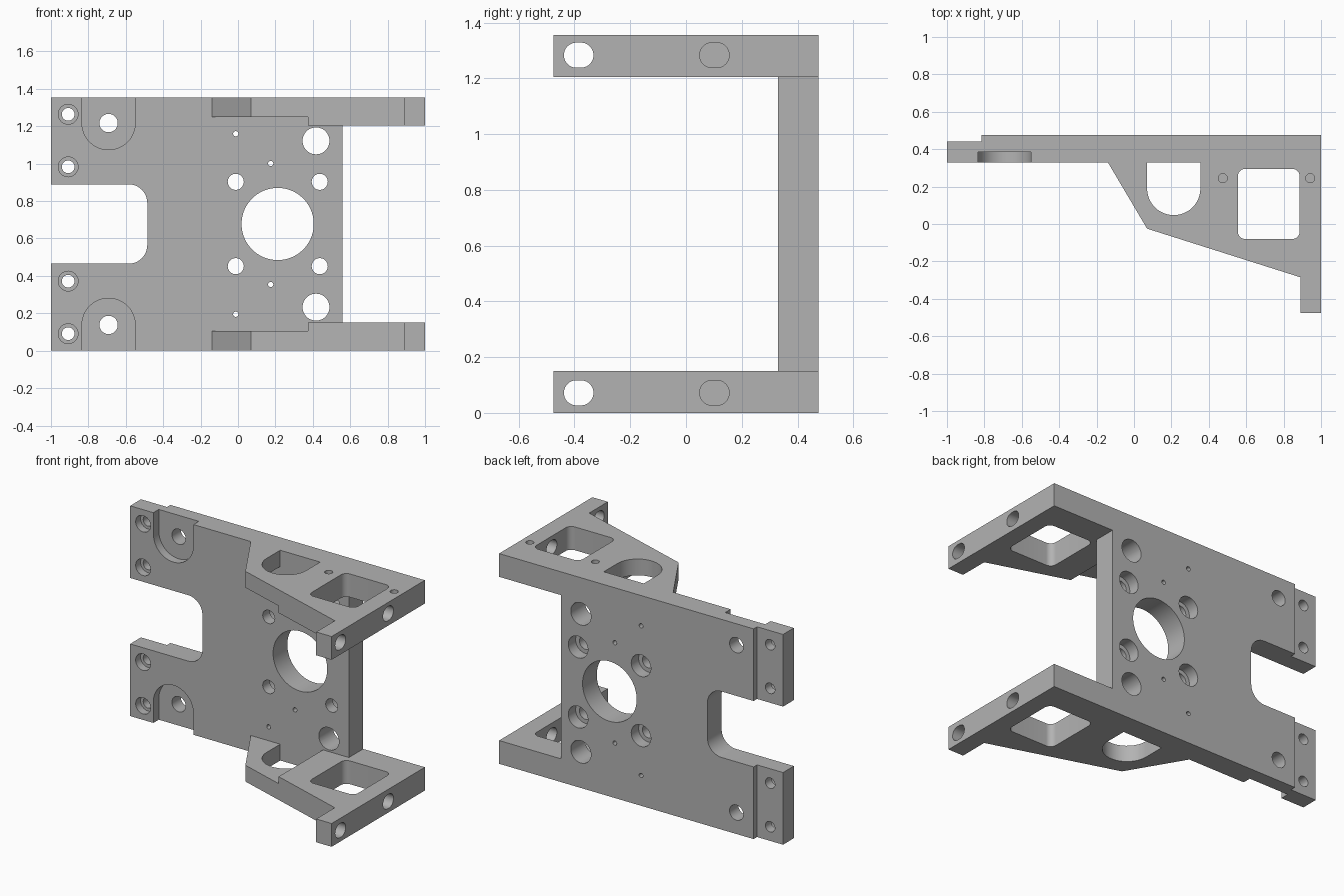
import bpy, bmesh
from math import cos, sin, pi, radians
from mathutils import Vector

cube = bpy.data.objects.get("Cube")
if cube:
    bpy.data.objects.remove(cube, do_unlink=True)

H = 1.355        # overall height
MID = H / 2      # mirror plane between the two arms
FRONT, BACK = 0.33, 0.475   # plate faces

grey = bpy.data.materials.new("grey_metal")
grey.use_nodes = True
grey.diffuse_color = (0.45, 0.45, 0.45, 1)
grey.node_tree.nodes["Principled BSDF"].inputs["Base Color"].default_value = (0.45, 0.45, 0.45, 1)


def prism(name, outline, axis, lo, hi):
    """Extrude a 2D outline along an axis; outline holds the other two coordinates in order."""
    def place(a, b, t):
        c = [a, b]
        c.insert("xyz".index(axis), t)
        return Vector(c)
    bm = bmesh.new()
    face = bm.faces.new([bm.verts.new(place(a, b, lo)) for a, b in outline])
    ext = bmesh.ops.extrude_face_region(bm, geom=[face])
    verts = [v for v in ext["geom"] if isinstance(v, bmesh.types.BMVert)]
    bmesh.ops.translate(bm, verts=verts, vec=place(0, 0, hi - lo))
    bmesh.ops.recalc_face_normals(bm, faces=bm.faces)
    mesh = bpy.data.meshes.new(name)
    bm.to_mesh(mesh)
    bm.free()
    mesh.materials.append(grey)
    obj = bpy.data.objects.new(name, mesh)
    bpy.context.collection.objects.link(obj)
    return obj


def rounded(x0, x1, y0, y1, r=0.0, n=10):
    """Rectangle outline with optional rounded corners."""
    if r == 0:
        return [(x0, y0), (x1, y0), (x1, y1), (x0, y1)]
    pts = []
    corners = [(x1 - r, y1 - r), (x0 + r, y1 - r), (x0 + r, y0 + r), (x1 - r, y0 + r)]
    for q, (cx, cy) in enumerate(corners):
        for i in range(n + 1):
            a = (q + i / n) * pi / 2
            pts.append((cx + r * cos(a), cy + r * sin(a)))
    return pts


def circle(cx, cy, r, n=48):
    return [(cx + r * cos(2 * pi * i / n), cy + r * sin(2 * pi * i / n)) for i in range(n)]


def arch(cx, cy, r, top, n=24):
    """U shape: half circle below, open straight up to top."""
    half = [(cx + r * cos(pi + pi * i / n), cy + r * sin(pi + pi * i / n)) for i in range(n + 1)]
    return half + [(cx + r, top), (cx - r, top)]


def cut(outline, axis, lo, hi):
    cutter = prism("cutter", outline, axis, lo, hi)
    cutter.hide_render = True
    mod = body.modifiers.new("cut", "BOOLEAN")
    mod.operation, mod.solver, mod.object = "DIFFERENCE", "EXACT", cutter
    bpy.context.view_layer.objects.active = body
    bpy.ops.object.modifier_apply(modifier=mod.name)
    bpy.data.objects.remove(cutter, do_unlink=True)


def cut_pair(outline, axis, lo, hi):
    """Cut on the upper half and again mirrored on the lower half."""
    cut(outline, axis, lo, hi)
    if axis == "z":
        cut(outline, axis, H - hi, H - lo)
    else:
        cut([(a, H - b) for a, b in outline], axis, lo, hi)


# Bracket body: plan outline with the stepped left end and tapering arm
plan = [(-1, FRONT), (-0.14, FRONT), (0.07, -0.025), (0.89, -0.285), (0.89, -BACK),
        (1, -BACK), (1, BACK), (-0.815, BACK), (-0.815, 0.44), (-1, 0.44)]
body = prism("bracket_body", plan, "z", 0, H)

# Space between the arms: thin arms near the plate, thicker outward
cut(rounded(-0.14, 0.375, -1, FRONT), "z", 0.105, H - 0.105)
cut(rounded(0.3, 1.2, -1, FRONT), "z", 0.15, H - 0.15)
cut(rounded(0.56, 1.2, -1, 1), "z", 0.15, H - 0.15)

# Slot in the left end
cut(rounded(-1.4, -0.485, MID - 0.2125, MID + 0.2125, 0.1), "y", 0, 1)

# Arm windows and blind top holes
cut_pair(arch(0.2125, 0.19, 0.1425, FRONT), "z", H - 0.2, H + 0.1)
cut_pair(rounded(0.555, 0.886, -0.08, 0.295, 0.04), "z", H - 0.2, H + 0.1)
for x in (0.475, 0.942):
    cut(circle(x, 0.245, 0.024, 24), "z", H - 0.08, H + 0.1)

# Oval holes through the arm ends
for y in (-0.385, 0.102):
    cut_pair(rounded(y - 0.053, y + 0.053, 1.238, 1.328, 0.0449), "x", 0.8, 1.1)

# Arched pockets on the front, with through holes
cut_pair(arch(-0.692, 1.217, 0.1425, H + 0.1), "y", 0.2, 0.385)
cut_pair(circle(-0.692, 1.217, 0.049), "y", 0.2, 0.6)

# Counterbored mounting holes at the left end
for z in (1.264, 0.983):
    cut_pair(circle(-0.908, z, 0.034, 32), "y", 0.2, 0.6)
    cut_pair(circle(-0.908, z, 0.053, 32), "y", 0.2, 0.38)

# Central bore and its ring of holes, counterbored from the back
cut(circle(0.212, MID, 0.193, 72), "y", 0.2, 0.6)
for x in (-0.012, 0.437):
    cut_pair(circle(x, 0.903, 0.043, 32), "y", 0.2, 0.6)
    cut_pair(circle(x, 0.903, 0.07), "y", 0.4, 0.6)

# Large clearance holes and small pin holes
cut_pair(circle(0.417, 1.122, 0.072), "y", 0.2, 0.6)
for x, z in ((-0.012, 1.16), (0.175, 1.001)):
    cut_pair(circle(x, z, 0.014, 20), "y", 0.2, 0.6)

# Smooth the bores, keep the machined edges sharp
bpy.ops.object.select_all(action="DESELECT")
body.select_set(True)
bpy.context.view_layer.objects.active = body
bpy.ops.object.shade_smooth_by_angle(angle=radians(30))
